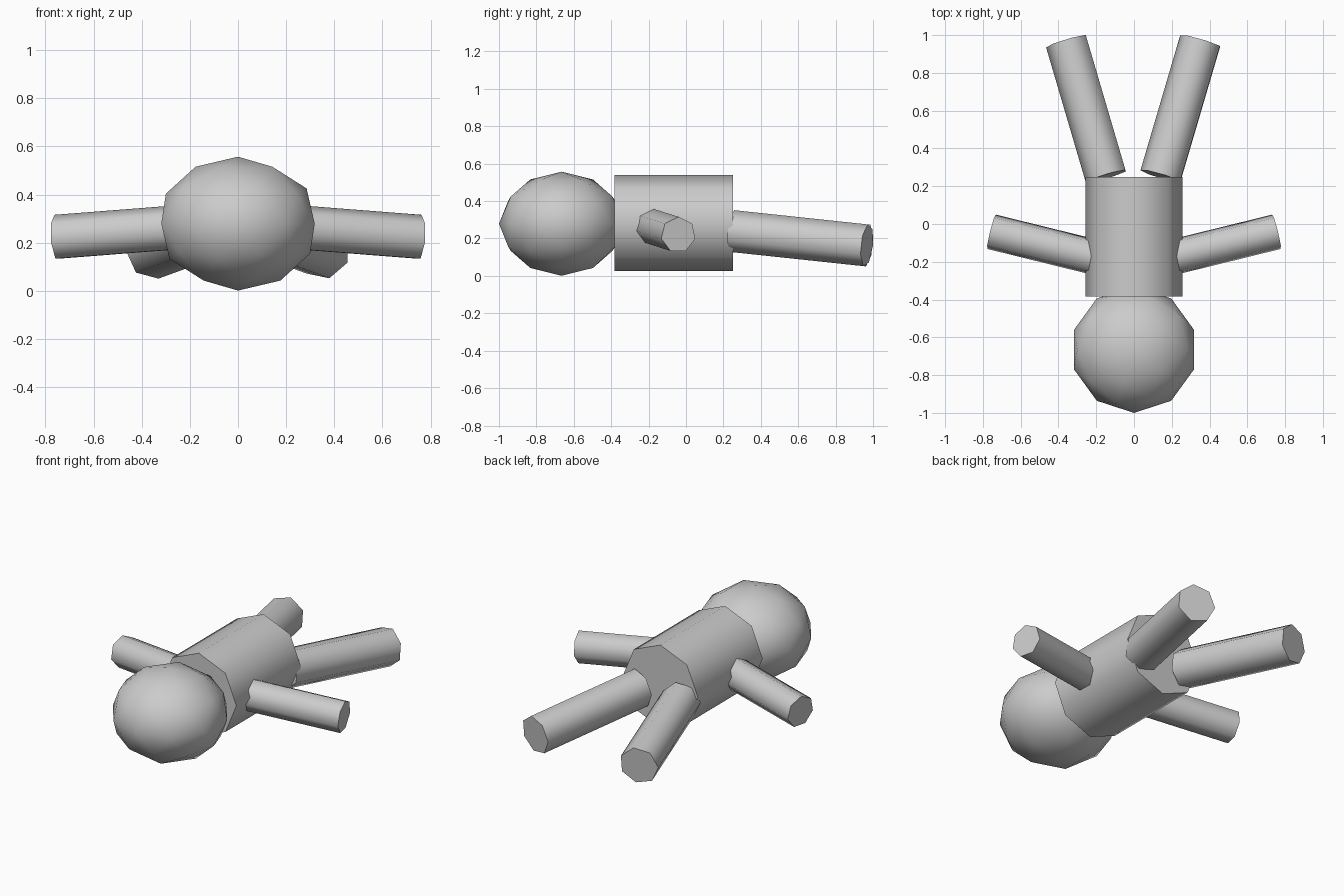
import bpy
import math
from mathutils import Vector, Matrix

cube = bpy.data.objects.get("Cube")
if cube:
    bpy.data.objects.remove(cube, do_unlink=True)

grey = bpy.data.materials.new("plain_grey")
grey.use_nodes = True
GREY = (0.6, 0.6, 0.6, 1)
grey.diffuse_color = GREY
grey.node_tree.nodes["Principled BSDF"].inputs["Base Color"].default_value = GREY


def finish(name):
    obj = bpy.context.object
    obj.name = name
    obj.data.materials.append(grey)
    bpy.ops.object.shade_smooth_by_angle(angle=math.radians(60))
    return obj


def rod(name, start, end, radius, sides, corner):
    """Capped prism from start to end with one corner pointing along 'corner'."""
    start, end = Vector(start), Vector(end)
    axis = end - start
    bpy.ops.mesh.primitive_cylinder_add(vertices=sides, radius=radius, depth=axis.length)
    z = axis.normalized()
    y = Vector(corner)
    y = (y - z * y.dot(z)).normalized()
    frame = Matrix((y.cross(z), y, z)).transposed().to_4x4()
    bpy.context.object.matrix_world = Matrix.Translation((start + end) / 2) @ frame
    return finish(name)


# Head: flattened faceted ball
bpy.ops.mesh.primitive_ico_sphere_add(subdivisions=2, radius=0.335,
                                      location=(0, -0.665, 0.279),
                                      rotation=(0, 0, math.pi))
bpy.context.object.scale.z = 0.83
finish("head")

# Body: eight-sided barrel
rod("body", (0, -0.383, 0.283), (0, 0.25, 0.283), 0.257, 8, (0, 0, 1))

# Limbs: seven-sided rods splayed outward
for side, s in (("left", 1), ("right", -1)):
    rod(side + "_arm", (s * 0.15, -0.19, 0.267), (s * 0.755, -0.041, 0.22),
        0.096, 7, (0, 0, 1))
    rod(side + "_leg", (s * 0.145, 0.253, 0.239), (s * 0.355, 0.967, 0.163),
        0.115, 7, (-1, 0, 0))
